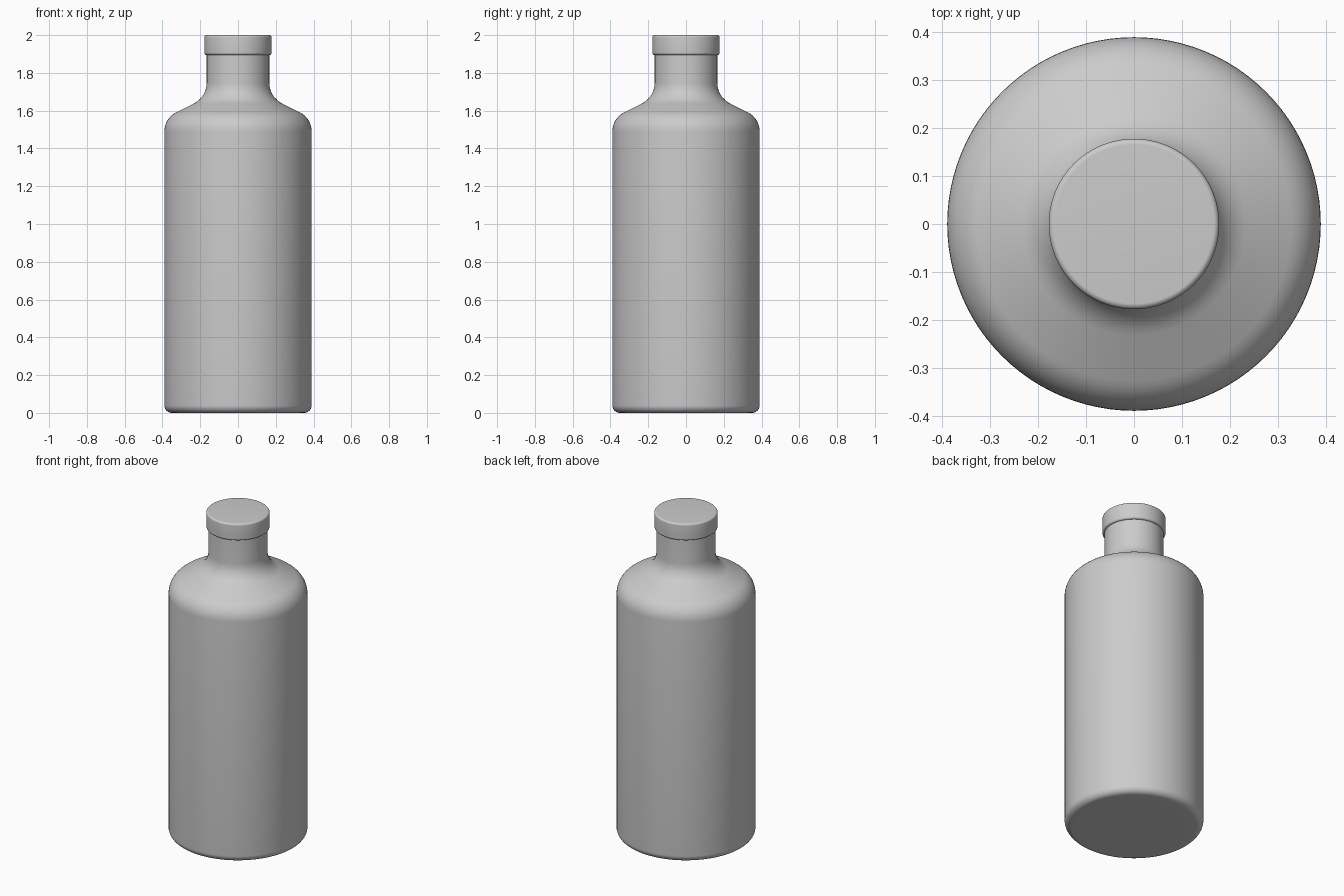
import bpy, bmesh, math
from mathutils import Vector

if "Cube" in bpy.data.objects:
    bpy.data.objects.remove(bpy.data.objects["Cube"])


def rounded(corners, steps=8):
    """Profile of (radius, z, fillet tangent length) corners with circular fillets."""
    pts = [Vector(c[:2]) for c in corners]
    out = []
    for i, p in enumerate(pts):
        t = corners[i][2]
        if t == 0:
            out.append(p)
            continue
        d0 = (pts[i - 1] - p).normalized()
        d1 = (pts[i + 1] - p).normalized()
        a, b = p + d0 * t, p + d1 * t
        w = math.sin(d0.angle(d1) / 2)
        for k in range(steps + 1):
            u = k / steps
            c0, c1, c2 = (1 - u) ** 2, 2 * w * u * (1 - u), u * u
            out.append((a * c0 + p * c1 + b * c2) / (c0 + c1 + c2))
    return out


def lathe(name, corners, segments=96):
    bm = bmesh.new()
    verts = [bm.verts.new((p.x, 0, p.y)) for p in rounded(corners)]
    edges = [bm.edges.new(e) for e in zip(verts, verts[1:])]
    bmesh.ops.spin(bm, geom=verts + edges, cent=(0, 0, 0), axis=(0, 0, 1),
                   angle=math.tau, steps=segments, use_duplicate=False)
    bmesh.ops.remove_doubles(bm, verts=bm.verts, dist=1e-5)
    bmesh.ops.recalc_face_normals(bm, faces=bm.faces)
    mesh = bpy.data.meshes.new(name)
    bm.to_mesh(mesh)
    bm.free()
    obj = bpy.data.objects.new(name, mesh)
    bpy.context.collection.objects.link(obj)
    bpy.ops.object.select_all(action='DESELECT')
    obj.select_set(True)
    bpy.context.view_layer.objects.active = obj
    bpy.ops.object.shade_smooth_by_angle(angle=math.radians(35))
    return obj


# Bottle body: base, straight wall, sloped shoulder, neck
lathe("bottle_body", [
    (0, 0.005, 0), (0.30, 0.005, 0), (0.39, 0.005, 0.04),
    (0.39, 1.56, 0.07), (0.166, 1.672, 0.075),
    (0.166, 1.93, 0), (0, 1.93, 0)])

# Cap: short disc with softened rims
lathe("bottle_cap", [
    (0, 1.895, 0), (0.178, 1.895, 0.012),
    (0.178, 2.0, 0.012), (0, 2.0, 0)])

# Drop the bottle onto the ground plane
body = bpy.data.objects["bottle_body"]
for v in body.data.vertices:
    if v.co.z < 0.05:
        v.co.z -= 0.005
